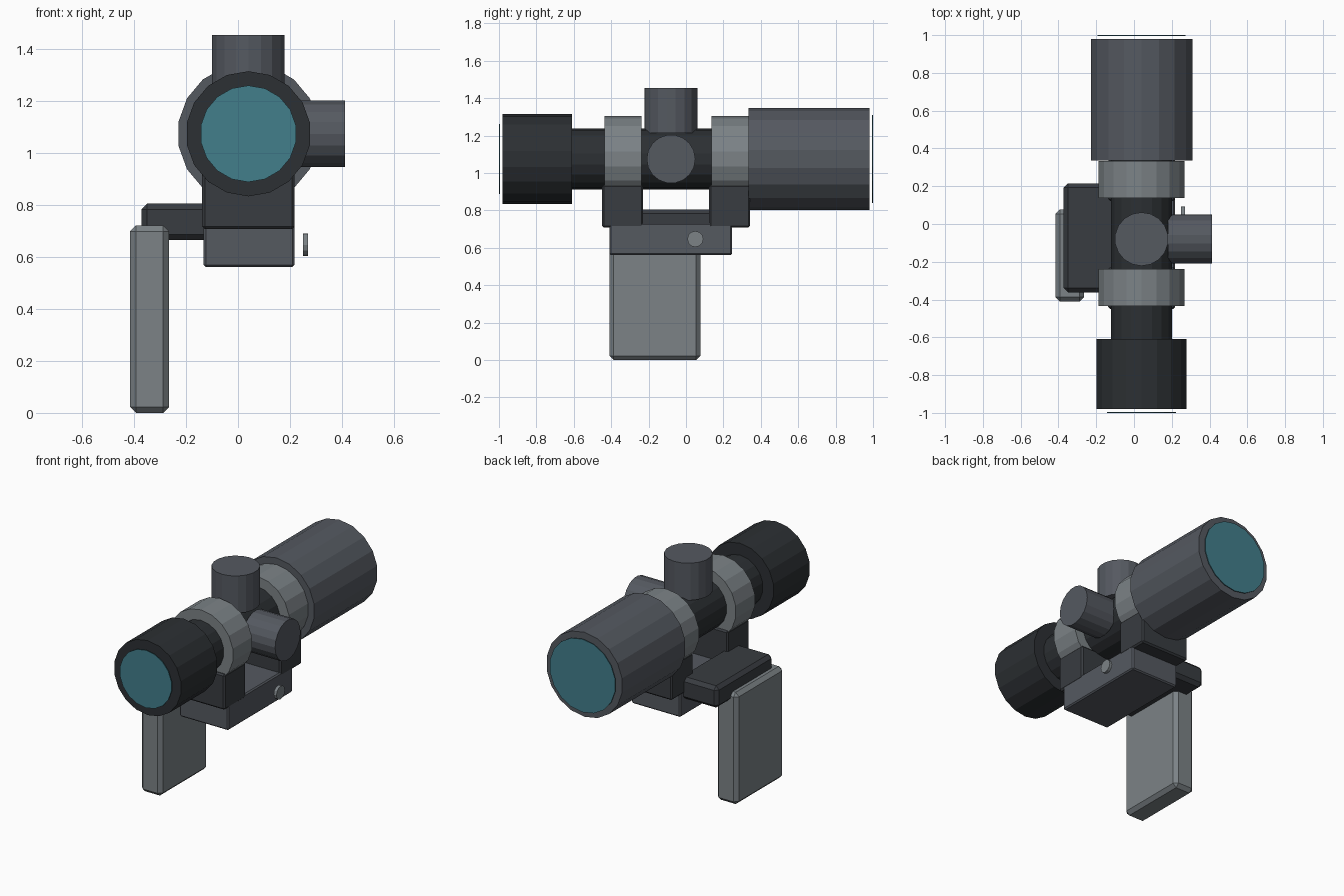
import bpy
from math import radians
from mathutils import Matrix

if "Cube" in bpy.data.objects:
    bpy.data.objects.remove(bpy.data.objects["Cube"])

CX, CZ = 0.04, 1.075   # optical axis


def material(name, rgb):
    m = bpy.data.materials.new(name)
    m.diffuse_color = (*rgb, 1)
    m.use_nodes = True
    m.node_tree.nodes["Principled BSDF"].inputs["Base Color"].default_value = m.diffuse_color
    return m


BLACK = material("black", (0.025, 0.029, 0.033))
DARK = material("dark", (0.04, 0.045, 0.052))
MID = material("mid", (0.09, 0.1, 0.118))
LIGHT = material("light", (0.2, 0.225, 0.24))
GLASS = material("glass", (0.055, 0.21, 0.26))


def cylinder(name, axis, r, lo, hi, centre, mat, sides=18):
    """Cylinder from lo to hi along an axis; centre gives the other two coordinates."""
    bpy.ops.mesh.primitive_cylinder_add(vertices=sides, radius=r, depth=hi - lo)
    o = bpy.context.object
    mid = (lo + hi) / 2
    a, b = centre
    if axis == 'Y':
        o.data.transform(Matrix.Rotation(radians(90), 4, 'X'))
        o.location = (a, mid, b)
    elif axis == 'X':
        o.data.transform(Matrix.Rotation(radians(90), 4, 'Y'))
        o.location = (mid, a, b)
    else:
        o.location = (a, b, mid)
    o.name = name
    o.data.materials.append(mat)
    return o


def box(name, x, y, z, mat, bevel):
    bpy.ops.mesh.primitive_cube_add(size=1)
    o = bpy.context.object
    o.name = name
    o.data.transform(Matrix.Diagonal((x[1] - x[0], y[1] - y[0], z[1] - z[0], 1)))
    o.location = [(v[0] + v[1]) / 2 for v in (x, y, z)]
    b = o.modifiers.new("bevel", 'BEVEL')
    b.width, b.segments = bevel, 1
    o.data.materials.append(mat)
    return o


# optical tube with eyepiece and objective bells
axis = (CX, CZ)
cylinder("main_tube", 'Y', 0.164, -0.63, 0.36, axis, BLACK)
cylinder("eyepiece", 'Y', 0.241, -0.98, -0.61, axis, BLACK)
cylinder("objective_bell", 'Y', 0.273, 0.335, 0.98, axis, MID)

# lens discs just outside each end
cylinder("eyepiece_lens", 'Y', 0.186, -1.0, -0.995, axis, GLASS)
cylinder("objective_lens", 'Y', 0.236, 0.995, 1.0, axis, GLASS)

# adjustment turrets
cylinder("top_turret", 'Z', 0.142, 1.215, 1.455, (CX, -0.08), MID, 18)
cylinder("side_turret", 'X', 0.13, 0.18, 0.412, (-0.08, CZ), MID, 18)

# mounting rings on clamp blocks
for name, y in (("rear", -0.337), ("front", 0.235)):
    cylinder(name + "_ring", 'Y', 0.231, y - 0.098, y + 0.098, axis, LIGHT)
    box(name + "_clamp_block", (-0.138, 0.218), (y - 0.112, y + 0.108),
        (0.708, 0.938), DARK, 0.01)

# base rail, side arm, mounting plate and clamp bolt
box("base_rail", (-0.132, 0.217), (-0.41, 0.247), (0.562, 0.732), MID, 0.008)
box("side_arm", (-0.372, -0.09), (-0.362, 0.215), (0.665, 0.806), DARK, 0.022)
box("mounting_plate", (-0.416, -0.265), (-0.41, 0.077), (0, 0.722), LIGHT, 0.023)
cylinder("clamp_bolt", 'X', 0.043, 0.25, 0.27, (0.05, 0.647), LIGHT, 12)
